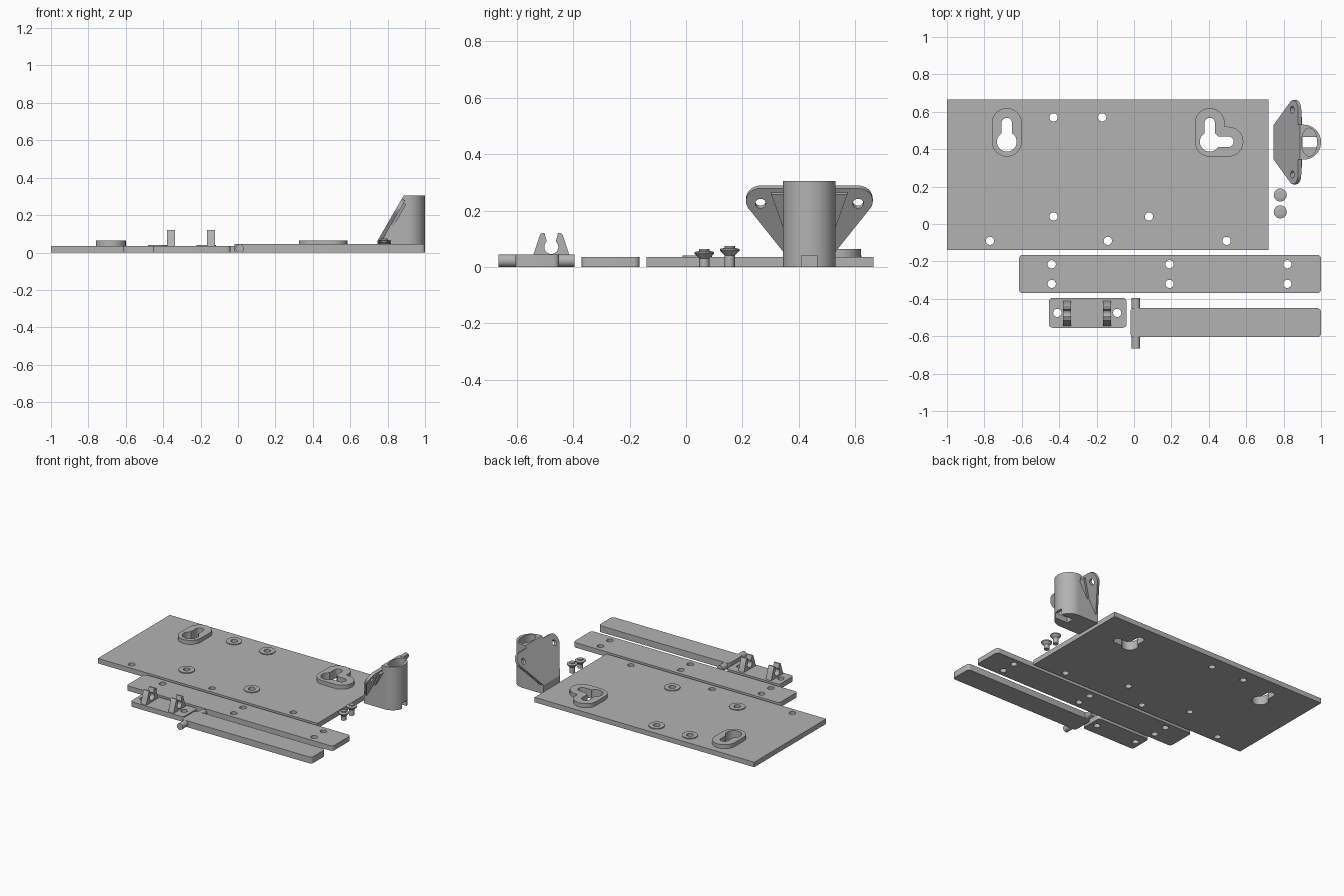
import bpy, bmesh, math
from mathutils import Vector

cube = bpy.data.objects.get("Cube")
if cube:
    bpy.data.objects.remove(cube)

grey = bpy.data.materials.new("plain grey")
grey.use_nodes = True
GREY = (0.45, 0.45, 0.45, 1)
grey.diffuse_color = GREY
grey.node_tree.nodes["Principled BSDF"].inputs["Base Color"].default_value = GREY
parts = []


def finish(name, bm):
    bmesh.ops.recalc_face_normals(bm, faces=bm.faces)
    mesh = bpy.data.meshes.new(name)
    bm.to_mesh(mesh)
    bm.free()
    mesh.materials.append(grey)
    ob = bpy.data.objects.new(name, mesh)
    bpy.context.scene.collection.objects.link(ob)
    parts.append(ob)
    return ob


def prism(name, points, vec):
    """Extrude a closed outline along a vector."""
    bm = bmesh.new()
    face = bm.faces.new([bm.verts.new(p) for p in points])
    new = bmesh.ops.extrude_face_region(bm, geom=[face], use_keep_orig=True)["geom"]
    moved = [v for v in new if isinstance(v, bmesh.types.BMVert)]
    bmesh.ops.translate(bm, verts=moved, vec=vec)
    return finish(name, bm)


def slab(name, outline, z0, z1):
    return prism(name, [(x, y, z0) for x, y in outline], (0, 0, z1 - z0))


def arc(cx, cy, rx, ry, a0, a1, n=12):
    angles = [math.radians(a0 + (a1 - a0) * i / n) for i in range(n + 1)]
    return [(cx + rx * math.cos(a), cy + ry * math.sin(a)) for a in angles]


def ellipse(cx, cy, rx, ry, n=32):
    return arc(cx, cy, rx, ry, 0, 360, n)[:-1]


def circle(cx, cy, r):
    return ellipse(cx, cy, r, r)


def rounded(x0, x1, y0, y1, r):
    corners = [(x1 - r, y1 - r), (x0 + r, y1 - r), (x0 + r, y0 + r), (x1 - r, y0 + r)]
    return [p for i, (x, y) in enumerate(corners)
            for p in arc(x, y, r, r, 90 * i, 90 * i + 90, 5)]


def stadium(ax, ay, bx, by, r):
    d = math.degrees(math.atan2(by - ay, bx - ax))
    return arc(bx, by, r, r, d - 90, d + 90) + arc(ax, ay, r, r, d + 90, d + 270)


def combine(ob, tool, operation="DIFFERENCE"):
    """Apply a boolean and discard the tool object."""
    mod = ob.modifiers.new("shape", "BOOLEAN")
    mod.operation, mod.solver, mod.object = operation, "EXACT", tool
    graph = bpy.context.evaluated_depsgraph_get()
    mesh = bpy.data.meshes.new_from_object(ob.evaluated_get(graph))
    ob.modifiers.clear()
    ob.data = mesh
    parts.remove(tool)
    bpy.data.objects.remove(tool)


def drill(ob, outline, z0=-0.05, z1=0.15):
    combine(ob, slab("cutter", outline, z0, z1))


# Base plate with raised rings and keyhole bosses
T = 0.035
plate = slab("base_plate", [(-1, -0.14), (0.72, -0.14), (0.72, 0.665), (-1, 0.665)], 0, T)
ringed = [(-0.43, 0.57), (-0.17, 0.57), (-0.43, 0.04), (0.08, 0.04)]
plain = [(-0.77, -0.09), (-0.14, -0.09), (0.495, -0.09)]
for x, y in ringed:
    combine(plate, slab("ring", circle(x, y, 0.052), 0.01, 0.041), "UNION")
KEY_Y = 0.44
slots = [(-0.68, 0, 0.1), (0.405, 0, 0.1), (0.405, 0.1, 0)]
for x, dx, dy in slots:
    boss = stadium(x, KEY_Y, x + dx, KEY_Y + dy, 0.08)
    combine(plate, slab("boss", boss, 0.01, 0.063), "UNION")
for x, y in ringed + plain:
    drill(plate, circle(x, y, 0.022))
for x, dx, dy in slots:
    drill(plate, stadium(x, KEY_Y, x + dx, KEY_Y + dy, 0.028))
for x in (-0.68, 0.405):
    drill(plate, circle(x, KEY_Y, 0.053))

# Long drilled strip
strip = slab("long_strip", rounded(-0.615, 1, -0.37, -0.165, 0.02), 0, T)
for x in (-0.44, 0.19, 0.82):
    for y in (-0.215, -0.32):
        drill(strip, circle(x, y, 0.022))

# Hinge bracket with two snap clips
bracket = slab("hinge_bracket", rounded(-0.455, -0.04, -0.555, -0.395, 0.02), 0, T)
for x in (-0.41, -0.09):
    drill(bracket, circle(x, -0.475, 0.022))
half = [(0.068, 0.03), (0.06, 0.055), (0.05, 0.085), (0.04, 0.115), (0.034, 0.121), (0.024, 0.121)]
seat = arc(0, 0.071, 0.025, 0.025, 50, -230, 20)
clip = half + seat + [(-y, z) for y, z in reversed(half)]
for i, x in enumerate((-0.38, -0.165)):
    prism(f"snap_clip_{i + 1}", [(x, y - 0.478, z) for y, z in clip], (0.043, 0, 0))

# Swing arm and its hinge pin
slab("swing_arm", rounded(-0.02, 1, -0.605, -0.45, 0.02), 0, 0.045)
prism("hinge_pin", [(x, -0.665, z) for x, z in circle(0.01, 0.0225, 0.0225)], (0, 0.27, 0))

# Two flared rivets
for i, (y, lift) in enumerate(((0.065, 0), (0.155, 0.011))):
    profile = [(0, 0), (0.018, 0), (0.018, 0.03 + lift), (0.035, 0.047 + lift),
               (0.035, 0.053 + lift), (0.018, 0.057 + lift),
               (0.018, 0.064 + lift), (0, 0.064 + lift)]
    bm = bmesh.new()
    verts = [bm.verts.new((0.782 + r, y, z)) for r, z in profile]
    edges = [bm.edges.new(pair) for pair in zip(verts, verts[1:])]
    bmesh.ops.spin(bm, geom=verts + edges, cent=(0.782, y, 0), axis=(0, 0, 1),
                   angle=math.tau, steps=24)
    bmesh.ops.remove_doubles(bm, verts=bm.verts, dist=0.0002)
    finish(f"rivet_{i + 1}", bm)

# Socket: D-shaped body sliced by the sloping mounting plane
CY, R, CX, SLOPE = 0.4375, 0.0935, 0.9065, 0.58
normal = Vector((1, 0, -SLOPE)).normalized()


def on_plane(y, z):
    return (0.75 + SLOPE * (z - 0.07), CY + y, z)


outline = arc(CX, CY, R, R, -90, 90, 24) + [(0.745, CY + R), (0.745, CY - R)]
socket = slab("socket_body", outline, 0, 0.305)
bm = bmesh.new()
bm.from_mesh(socket.data)
cut = bmesh.ops.bisect_plane(bm, geom=bm.verts[:] + bm.edges[:] + bm.faces[:],
                             plane_co=on_plane(0, 0.07), plane_no=normal, clear_inner=True)
rim = [e for e in cut["geom_cut"] if isinstance(e, bmesh.types.BMEdge)]
bmesh.ops.holes_fill(bm, edges=rim)
bmesh.ops.recalc_face_normals(bm, faces=bm.faces)
bm.to_mesh(socket.data)
bm.free()
drill(socket, ellipse(0.937, CY, 0.042, 0.075), 0.04, 0.4)
drill(socket, [(0.9, CY - 0.028), (1.1, CY - 0.028), (1.1, CY + 0.028), (0.9, CY + 0.028)],
      -0.05, 0.041)

# Sloping eared flange with screw holes and gussets
ear = arc(0.173, 0.243, 0.052, 0.046, -45, 90)
flange_side = [(R, 0.065)] + ear
flange = flange_side + [(-y, z) for y, z in reversed(flange_side)]
ears = prism("eared_flange", [on_plane(y, z) for y, z in flange], normal * 0.02)
for side, word in ((-1, "right"), (1, "left")):
    hole = [Vector(on_plane(y, z)) - normal * 0.05
            for y, z in ellipse(side * 0.173, 0.235, 0.019, 0.017, 24)]
    combine(ears, prism("cutter", hole, normal * 0.12))
    web = [(side * y, z) for y, z in ((0.135, 0.275), (0.08, 0.275), (0.08, 0.12))]
    prism(f"gusset_{word}", [on_plane(y, z) for y, z in web], normal * 0.035)

# Smooth curved walls, keep crisp edges
bpy.ops.object.select_all(action="DESELECT")
for ob in parts:
    ob.select_set(True)
bpy.context.view_layer.objects.active = plate
bpy.ops.object.shade_smooth_by_angle(angle=math.radians(30))
